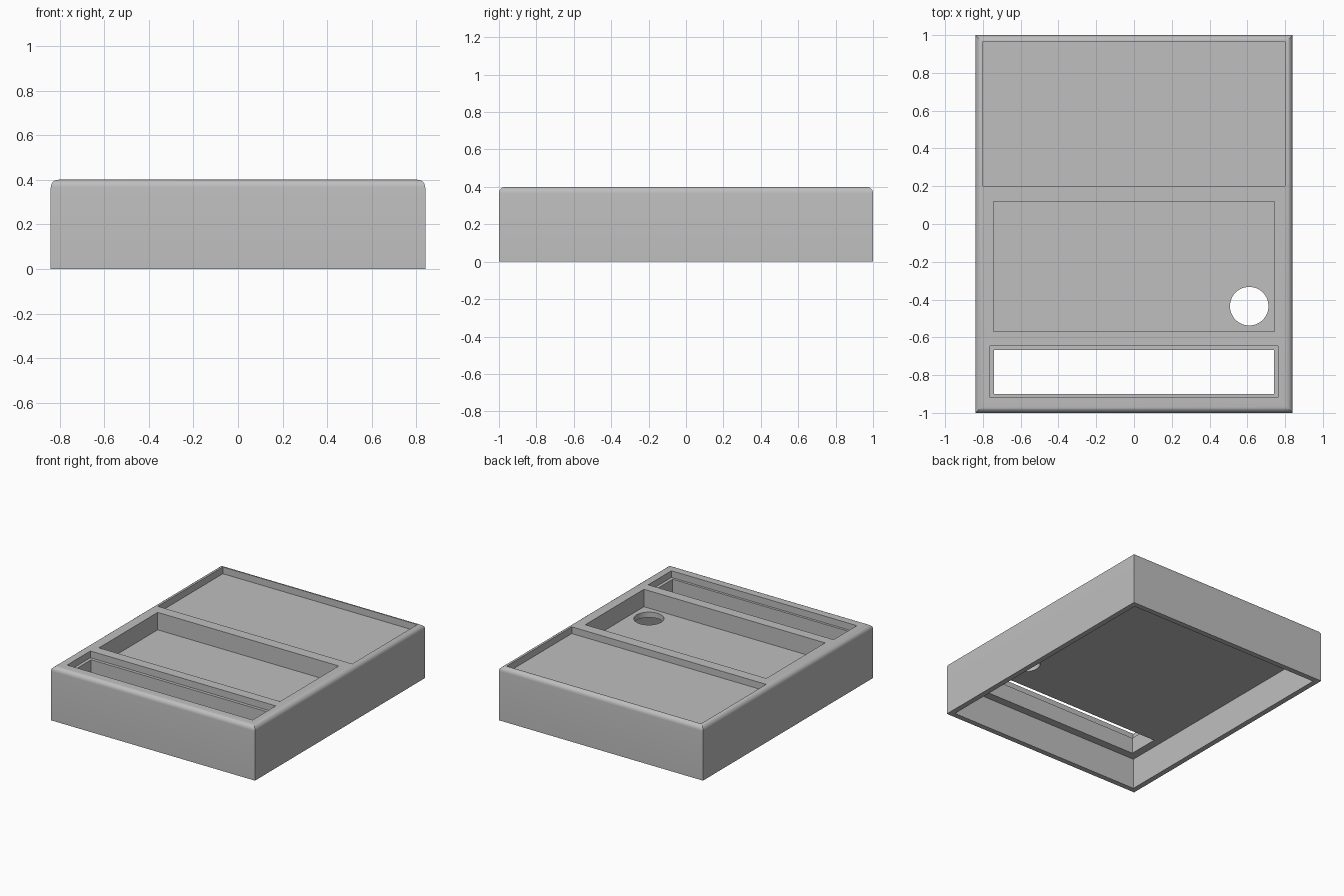
import bpy
import bmesh
from math import radians
from mathutils import Matrix, Vector

default_cube = bpy.data.objects.get("Cube")
if default_cube:
    bpy.data.objects.remove(default_cube, do_unlink=True)

WIDTH, LENGTH, HEIGHT = 1.68, 2.0, 0.4
WALL, FILLET = 0.04, 0.034
CEILING, POCKET_Z, LEDGE_Z = 0.23, 0.27, 0.35
ABOVE, BELOW = HEIGHT + 0.1, -0.1

grey = bpy.data.materials.new("plain grey")
grey.use_nodes = True
colour = (0.52, 0.52, 0.52, 1)
grey.diffuse_color = colour
grey.node_tree.nodes["Principled BSDF"].inputs["Base Color"].default_value = colour


def add_object(name, bm):
    mesh = bpy.data.meshes.new(name)
    bm.to_mesh(mesh)
    bm.free()
    mesh.materials.append(grey)
    obj = bpy.data.objects.new(name, mesh)
    bpy.context.collection.objects.link(obj)
    return obj


def box_mesh(low, high):
    low, high = Vector(low), Vector(high)
    bm = bmesh.new()
    place = Matrix.Translation((low + high) / 2) @ Matrix.Diagonal((high - low).to_4d())
    bmesh.ops.create_cube(bm, size=1, matrix=place)
    return bm


def cutter_box(name, half_width, front, back, bottom, top):
    return add_object(name, box_mesh((-half_width, front, bottom), (half_width, back, top)))


# Case block with rounded upper edges
bm = box_mesh((-WIDTH / 2, -LENGTH / 2, 0), (WIDTH / 2, LENGTH / 2, HEIGHT))
rim = [e for e in bm.edges if all(v.co.z > HEIGHT - 0.001 for v in e.verts)]
bmesh.ops.bevel(bm, geom=rim, offset=FILLET, segments=6, profile=0.5, affect='EDGES')
case = add_object("case", bm)

# Round hole through the tray floor
bm = bmesh.new()
bmesh.ops.create_cone(bm, cap_ends=True, segments=48, radius1=0.102, radius2=0.102,
                      depth=0.2, matrix=Matrix.Translation((0.61, -0.435, 0.25)))
round_hole = add_object("round_hole_cutter", bm)

# Hollow underside, back panel, middle tray and stepped front slot
cutters = [
    cutter_box("underside_cutter", WIDTH / 2 - WALL, -LENGTH / 2 + WALL,
               LENGTH / 2 - WALL, BELOW, CEILING),
    cutter_box("back_panel_cutter", 0.80, 0.20, 0.965, LEDGE_Z, ABOVE),
    cutter_box("tray_cutter", 0.745, -0.57, 0.12, POCKET_Z, ABOVE),
    cutter_box("slot_ledge_cutter", 0.763, -0.918, -0.645, LEDGE_Z, ABOVE),
    cutter_box("slot_cutter", 0.74, -0.90, -0.668, CEILING - 0.05, ABOVE),
    round_hole,
]

bpy.ops.object.select_all(action='DESELECT')
case.select_set(True)
bpy.context.view_layer.objects.active = case
for cutter in cutters:
    cutter.hide_render = True
    cut = case.modifiers.new(cutter.name, 'BOOLEAN')
    cut.operation = 'DIFFERENCE'
    cut.solver = 'EXACT'
    cut.object = cutter
    bpy.ops.object.modifier_apply(modifier=cut.name)
    bpy.data.objects.remove(cutter, do_unlink=True)

bpy.ops.object.shade_smooth_by_angle(angle=radians(30))
